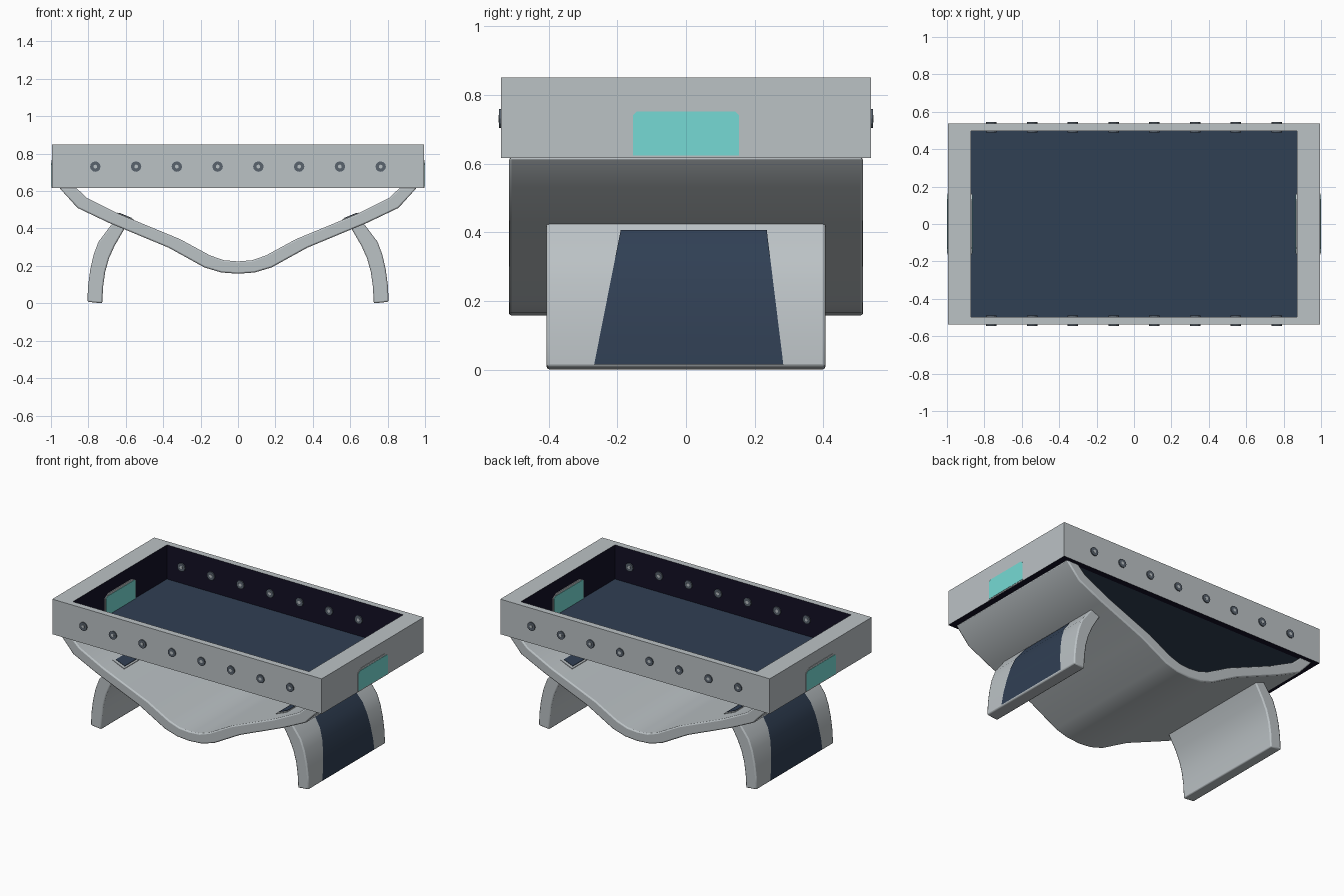
import bpy, bmesh, math
from mathutils import Vector

cube = bpy.data.objects.get("Cube")
if cube:
    bpy.data.objects.remove(cube, do_unlink=True)


def material(name, rgb):
    m = bpy.data.materials.new(name)
    m.use_nodes = True
    m.diffuse_color = (*rgb, 1)
    bsdf = m.node_tree.nodes["Principled BSDF"]
    bsdf.inputs["Base Color"].default_value = (*rgb, 1)
    bsdf.inputs["Roughness"].default_value = 0.6
    return m


GRAY = material("light gray", (0.50, 0.54, 0.56))
NAVY = material("navy", (0.030, 0.050, 0.088))
BLACK = material("near black", (0.006, 0.005, 0.018))
TEAL = material("teal", (0.18, 0.70, 0.66))
STEEL = material("dark steel", (0.10, 0.125, 0.155))


def finish(bm, name, mats, recalc=True):
    if recalc:
        bmesh.ops.recalc_face_normals(bm, faces=bm.faces)
    mesh = bpy.data.meshes.new(name)
    bm.to_mesh(mesh)
    bm.free()
    for m in mats:
        mesh.materials.append(m)
    ob = bpy.data.objects.new(name, mesh)
    bpy.context.collection.objects.link(ob)
    return ob


def prism(name, points, mat):
    """Extrude a closed loop of 3D points given as (near, far) pairs."""
    bm = bmesh.new()
    near = [bm.verts.new(a) for a, b in points]
    far = [bm.verts.new(b) for a, b in points]
    bm.faces.new(near)
    bm.faces.new(far[::-1])
    n = len(points)
    for i in range(n):
        j = (i + 1) % n
        bm.faces.new((near[i], far[i], far[j], near[j]))
    return finish(bm, name, [mat])


def along_y(name, profile, half, mat):
    return prism(name, [((x, -half, z), (x, half, z)) for x, z in profile], mat)


def along_x(name, profile, x0, x1, mat):
    return prism(name, [((x0, y, z), (x1, y, z)) for y, z in profile], mat)


def soften(ob, width):
    bpy.ops.object.select_all(action="DESELECT")
    ob.select_set(True)
    bpy.context.view_layer.objects.active = ob
    bpy.ops.object.shade_smooth_by_angle(angle=math.radians(35))
    bevel = ob.modifiers.new("edge", "BEVEL")
    bevel.width = width
    bevel.segments = 2
    bevel.limit_method = "ANGLE"
    bevel.angle_limit = math.radians(50)


def turned_copy(ob, name):
    """Repeat a part on the opposite end."""
    c = ob.copy()
    c.name = name
    c.rotation_euler.z = math.pi
    bpy.context.collection.objects.link(c)


# Open rectangular frame with dark inner walls and underside
BOTTOM, TOP = 0.616, 0.85
signs = [(-1, -1), (1, -1), (1, 1), (-1, 1)]
bm = bmesh.new()
loops = [[bm.verts.new((sx * x, sy * y, z)) for sx, sy in signs]
         for x, y, z in [(0.995, 0.538, BOTTOM), (0.995, 0.538, TOP),
                         (0.872, 0.496, TOP), (0.872, 0.496, BOTTOM)]]
for k in range(4):
    a, b = loops[k], loops[(k + 1) % 4]
    for i in range(4):
        j = (i + 1) % 4
        f = bm.faces.new((a[i], a[j], b[j], b[i]))
        f.material_index = 1 if k >= 2 else 0
finish(bm, "tray_frame", [GRAY, BLACK])

# Tray floor
along_y("tray_floor", [(-0.873, 0.616), (0.873, 0.616), (0.873, 0.622), (-0.873, 0.622)], 0.497, NAVY)

# Curved shell hanging below the tray
lower = [(0.955, 0.617), (0.858, 0.51), (0.69, 0.43), (0.37, 0.297), (0.18, 0.192), (0.09, 0.165)]
upper = [(0.865, 0.617), (0.81, 0.565), (0.63, 0.475), (0.31, 0.343), (0.15, 0.256), (0.075, 0.23)]


def mirrored(half, middle):
    return [(-x, z) for x, z in half] + [(0, middle)] + half[::-1]


shell = along_y("curved_shell", mirrored(lower, 0.158) + mirrored(upper, 0.224)[::-1], 0.516, GRAY)
soften(shell, 0.008)

# Curved legs
outer = [(0.805, 0.008), (0.802, 0.09), (0.79, 0.18), (0.772, 0.26), (0.746, 0.329), (0.677, 0.42), (0.65, 0.45)]
inner = [(0.59, 0.425), (0.607, 0.398), (0.66, 0.307), (0.69, 0.24), (0.71, 0.168), (0.721, 0.09), (0.726, 0.0)]
leg = along_y("right_leg", outer + inner, 0.406, GRAY)
soften(leg, 0.008)
turned_copy(leg, "left_leg")

# Tapered dark panel painted on the outside of each leg
path = [(0.805, 0.014)] + outer[1:5] + [(0.688, 0.405)]
bm = bmesh.new()
rows = []
for x, z in path:
    t = z / 0.405
    push = Vector((0.9, 0, 0.4)) * 0.004
    rows.append([bm.verts.new(Vector((x, y, z)) + push)
                 for y in (-0.27 + 0.08 * t, 0.285 - 0.05 * t)])
for a, b in zip(rows, rows[1:]):
    bm.faces.new((a[0], a[1], b[1], b[0]))
panel = finish(bm, "right_leg_panel", [NAVY], recalc=False)
for p in panel.data.polygons:
    p.use_smooth = True
turned_copy(panel, "left_leg_panel")

# Leg ends showing on the inner side of the shell
for name, x0, x1, half, lift, mat in (("end_rim", 0.56, 0.645, 0.4, 0.004, GRAY),
                                      ("end_face", 0.57, 0.635, 0.38, 0.007, NAVY)):
    def height(x):
        return 0.343 + (x - 0.31) * (0.132 / 0.32) + lift
    cap = along_y("right_leg_" + name, [(x0, height(x0) - 0.006), (x1, height(x1) - 0.006),
                                        (x1, height(x1)), (x0, height(x0))], half, mat)
    turned_copy(cap, "left_leg_" + name)


# Side windows passing through the frame ends
def window_outline(half, bottom, top, cut_y, cut_z):
    return [(-half, bottom), (half, bottom), (half, top - cut_z), (half - cut_y, top),
            (cut_y - half, top), (-half, top - cut_z)]


rim = along_x("right_window_rim", window_outline(0.162, 0.617, 0.766, 0.04, 0.022), 0.867, 0.998, GRAY)
turned_copy(rim, "left_window_rim")
glass = along_x("right_window", window_outline(0.155, 0.624, 0.752, 0.012, 0.012), 0.864, 1.0, TEAL)
turned_copy(glass, "left_window")


# Bolts through the long walls, with a small lighter hex in each head
def bolt_part(name, x, y, radius, length, sides, mat):
    bm = bmesh.new()
    bmesh.ops.create_cone(bm, cap_ends=True, segments=sides, radius1=radius,
                          radius2=radius, depth=length)
    ob = finish(bm, name, [mat])
    ob.location = (x, y, 0.731)
    ob.rotation_euler.x = math.pi / 2


for side, label in ((-1, "front"), (1, "back")):
    for i in range(8):
        x = (i - 3.5) * 0.218
        y = side * 0.517
        bolt_part(f"{label}_bolt_{i + 1}", x, y, 0.028, 0.056, 12, STEEL)
        bolt_part(f"{label}_bolt_core_{i + 1}", x, y, 0.011, 0.058, 6, GRAY)
